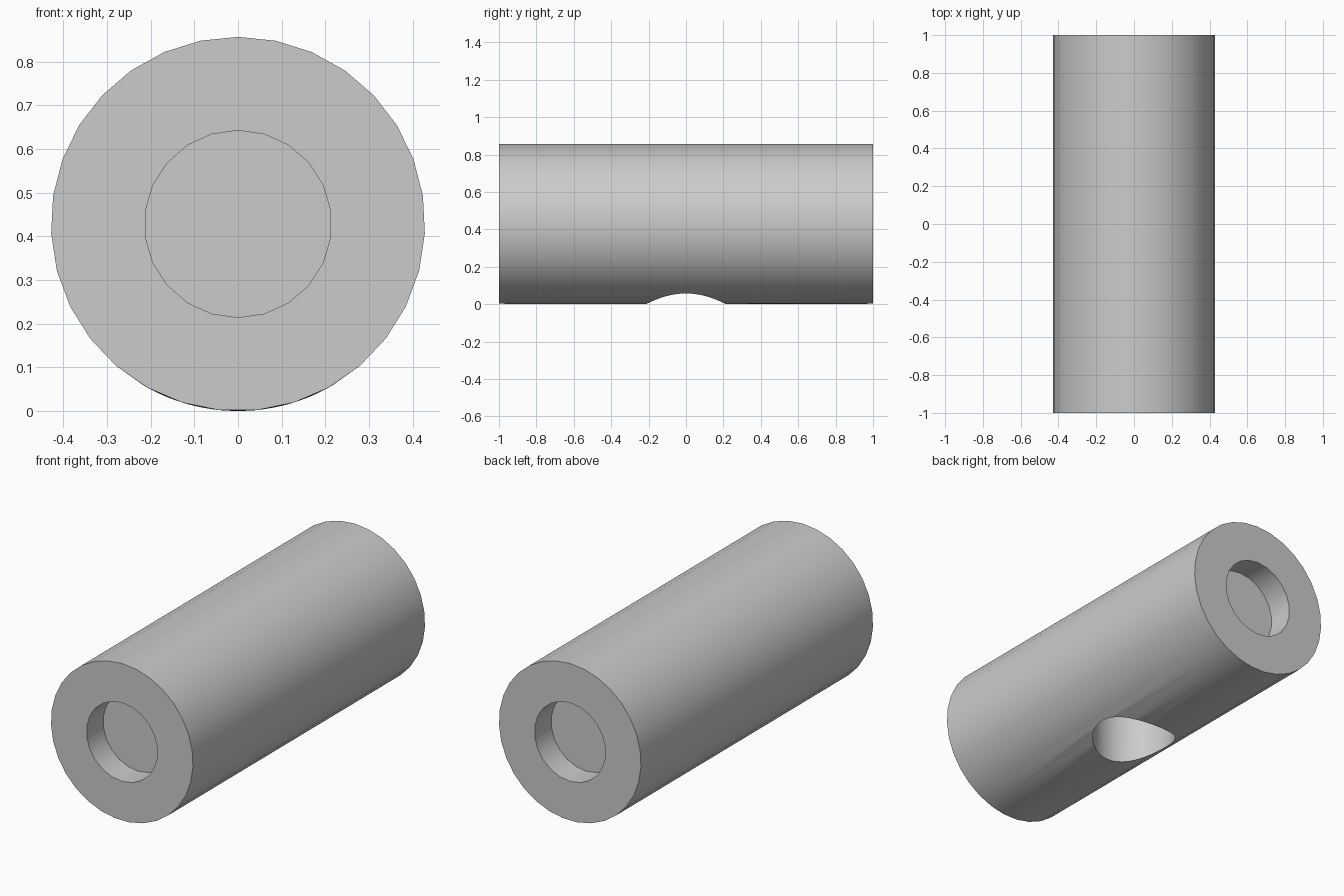
import bpy
import math

R = 3 / 7            # outer radius, also the axis height
BORE = 1.5 / 7       # radius of all three holes
DEPTH = 1 / 7        # depth of the end recesses

if "Cube" in bpy.data.objects:
    bpy.data.objects.remove(bpy.data.objects["Cube"], do_unlink=True)

grey = bpy.data.materials.new("mid grey")
grey.use_nodes = True
color = (0.6, 0.6, 0.6, 1)
grey.diffuse_color = color
grey.node_tree.nodes["Principled BSDF"].inputs["Base Color"].default_value = color


def cylinder(name, sides, radius, length, location, lying=True):
    bpy.ops.mesh.primitive_cylinder_add(
        vertices=sides, radius=radius, depth=length, location=location,
        rotation=(math.pi / 2 if lying else 0, 0, 0))
    obj = bpy.context.object
    obj.name = name
    bpy.ops.object.transform_apply(location=True, rotation=True, scale=True)
    obj.data.materials.append(grey)
    return obj


# Main body, lying along y
body = cylinder("cylinder_body", 31, R, 2, (0, 0, R))

# End recesses and the round pocket in the underside
cutters = [
    cylinder("front_recess_cutter", 22, BORE, 2 * DEPTH, (0, -1, R)),
    cylinder("back_recess_cutter", 22, BORE, 2 * DEPTH, (0, 1, R)),
    cylinder("bottom_pocket_cutter", 44, BORE, 2 * R, (0, 0, 0), lying=False),
]
bpy.context.view_layer.objects.active = body
for cutter in cutters:
    mod = body.modifiers.new(cutter.name, "BOOLEAN")
    mod.operation = "DIFFERENCE"
    mod.solver = "EXACT"
    mod.object = cutter
    bpy.ops.object.modifier_apply(modifier=mod.name)
    bpy.data.objects.remove(cutter, do_unlink=True)

# Settle the pocket rim onto the true round surface
for v in body.data.vertices:
    if abs(v.co.y) < 0.5 and v.co.z < 0.1:
        v.co.z = R - math.sqrt(R * R - v.co.x ** 2)

bpy.ops.object.select_all(action="DESELECT")
body.select_set(True)
bpy.context.view_layer.objects.active = body
bpy.ops.object.shade_smooth_by_angle(angle=math.radians(30))
